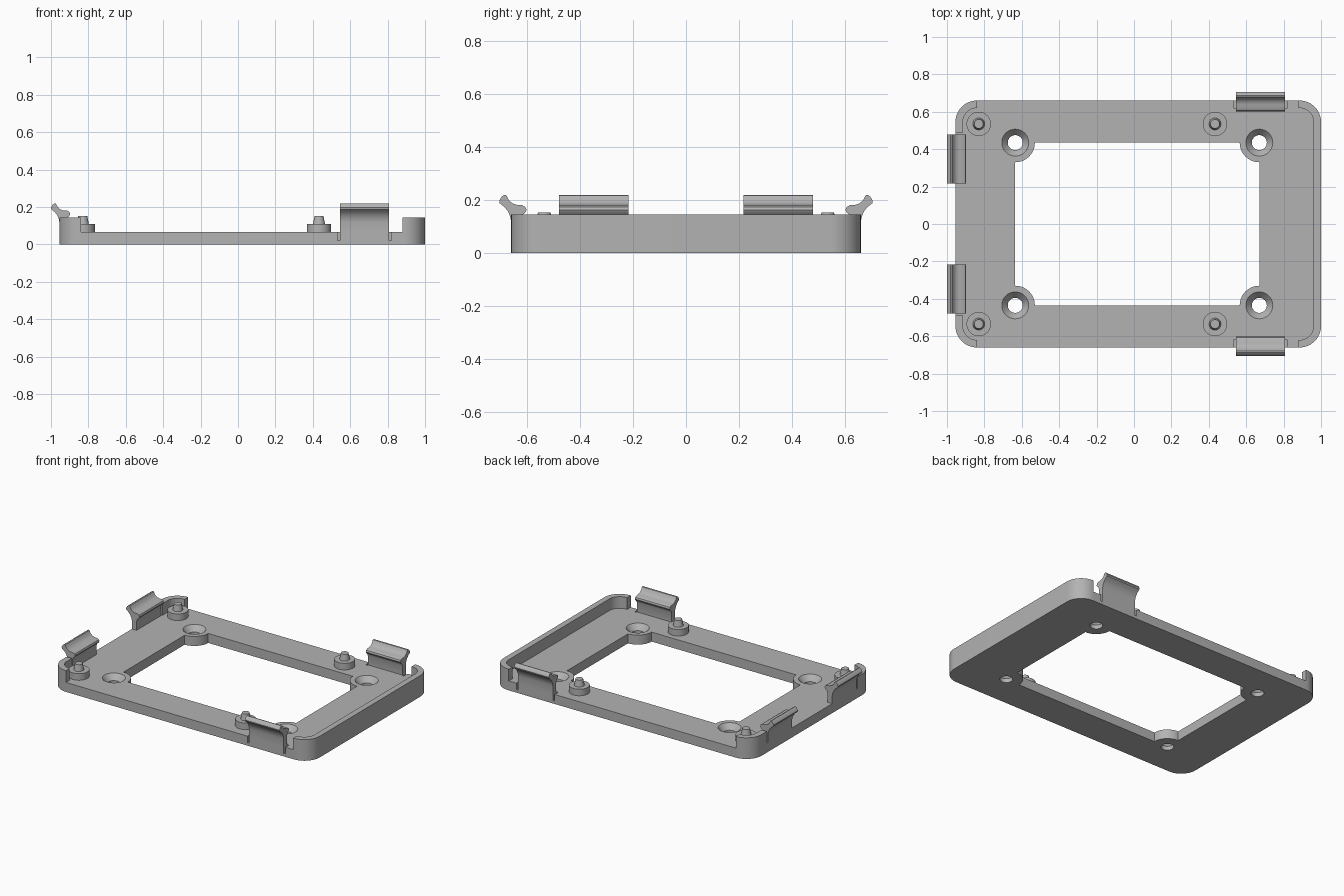
import bpy, bmesh, math
from mathutils import Matrix

cube = bpy.data.objects.get("Cube")
if cube:
    bpy.data.objects.remove(cube)

grey = bpy.data.materials.new("plain grey")
grey.use_nodes = True
colour = (0.45, 0.45, 0.45, 1)
grey.diffuse_color = colour
grey.node_tree.nodes["Principled BSDF"].inputs["Base Color"].default_value = colour

LEFT, RIGHT, HALF_Y = -0.955, 1.0, 0.66
FLOOR, RIM, WALL = 0.065, 0.145, 0.04


def prism(name, outline, low, high, matrix=None):
    """Extrude a flat outline from low to high along its local z."""
    bm = bmesh.new()
    face = bm.faces.new([bm.verts.new((x, y, low)) for x, y in outline])
    top = bmesh.ops.extrude_face_region(bm, geom=[face])["geom"]
    verts = [v for v in top if isinstance(v, bmesh.types.BMVert)]
    bmesh.ops.translate(bm, verts=verts, vec=(0, 0, high - low))
    if matrix:
        bm.transform(matrix)
    bmesh.ops.recalc_face_normals(bm, faces=bm.faces)
    return finish(name, bm)


def finish(name, bm):
    mesh = bpy.data.meshes.new(name)
    bm.to_mesh(mesh)
    bm.free()
    mesh.materials.append(grey)
    ob = bpy.data.objects.new(name, mesh)
    bpy.context.collection.objects.link(ob)
    return ob


def box(name, x0, x1, y0, y1, z0, z1):
    return prism(name, [(x0, y0), (x1, y0), (x1, y1), (x0, y1)], z0, z1)


def lathe(name, x, y, sections):
    """Stack of cone frustums given as (radius, z) pairs, closed at both ends."""
    bm = bmesh.new()
    rings = []
    n = 40
    for r, z in sections:
        rings.append([bm.verts.new((x + r * math.cos(math.tau * i / n),
                                    y + r * math.sin(math.tau * i / n), z)) for i in range(n)])
    for a, b in zip(rings, rings[1:]):
        for i in range(n):
            j = (i + 1) % n
            bm.faces.new((a[i], a[j], b[j], b[i]))
    bm.faces.new(rings[0][::-1])
    bm.faces.new(rings[-1])
    bmesh.ops.recalc_face_normals(bm, faces=bm.faces)
    return finish(name, bm)


def rounded(x0, x1, y, r, steps=12):
    pts = []
    for k, (cx, cy) in enumerate([(x1 - r, y - r), (x0 + r, y - r), (x0 + r, r - y), (x1 - r, r - y)]):
        for i in range(steps + 1):
            a = math.pi / 2 * (k + i / steps)
            pts.append((cx + r * math.cos(a), cy + r * math.sin(a)))
    return pts


def cut(target, cutter):
    mod = target.modifiers.new("cut", "BOOLEAN")
    mod.operation, mod.solver, mod.object = "DIFFERENCE", "EXACT", cutter
    bpy.context.view_layer.objects.active = target
    bpy.ops.object.modifier_apply(modifier=mod.name)
    bpy.data.objects.remove(cutter)


def smooth(ob):
    bpy.ops.object.select_all(action="DESELECT")
    ob.select_set(True)
    bpy.context.view_layer.objects.active = ob
    bpy.ops.object.shade_smooth_by_angle(angle=math.radians(30))


# Tray: slab with a recessed floor and rim left only on the right and at the left corners
tray = prism("tray", rounded(LEFT, RIGHT, HALF_Y, 0.115), 0, RIM)
cut(tray, prism("pocket", rounded(LEFT + WALL, RIGHT - WALL, HALF_Y - WALL, 0.075), FLOOR, 0.3))
for s in (-1, 1):
    a, b = sorted((s * 0.5, s * 0.8))
    cut(tray, box("side_gap", -0.84, 0.88, a, b, FLOOR, 0.3))
cut(tray, box("left_gap", -1.1, -0.8, -0.49, 0.49, FLOOR, 0.3))

# Central opening, keeping a round lug at each corner
corners = [(x, y) for x in (-0.635, 0.67) for y in (-0.435, 0.435)]
opening = box("opening", -0.635, 0.67, -0.435, 0.435, -0.1, 0.2)
for x, y in corners:
    cut(opening, lathe("lug", x, y, [(0.105, -0.2), (0.105, 0.3)]))
cut(tray, opening)

# Countersunk screw holes
for x, y in corners:
    cut(tray, lathe("screw_hole", x, y, [(0.04, -0.1), (0.04, 0.028), (0.072, FLOOR), (0.072, 0.2)]))

# Snap clip side profile: distance outward from the tray edge, height
PROFILE = [(0, FLOOR), (0, 0.12), (0.004, 0.138), (0.012, 0.157), (0.025, 0.173), (0.043, 0.187),
           (0.045, 0.196), (0.036, 0.212), (0.026, 0.219), (0.018, 0.217), (0.008, 0.198),
           (-0.005, 0.187), (-0.022, 0.181), (-0.042, 0.18), (-0.054, 0.173), (-0.058, 0.162),
           (-0.053, 0.152), (-0.041, 0.142), (-0.036, 0.128), (-0.035, FLOOR)]


def clip(name, origin, angle):
    """Clip centred on origin, facing outward along angle, with a relief slot on each side."""
    place = Matrix.Translation((*origin, 0)) @ Matrix.Rotation(angle, 4, "Z")
    stand = place @ Matrix.Rotation(math.pi / 2, 4, "X")
    smooth(prism(name, PROFILE, -0.131, 0.131, stand))
    for s in (-1, 1):
        a, b = sorted((s * 0.131, s * 0.144))
        cut(tray, prism("slot", [(-WALL, a), (0.1, a), (0.1, b), (-WALL, b)], 0.02, 0.3, place))


for side, s in (("front", -1), ("back", 1)):
    clip(side + "_clip", (0.677, s * HALF_Y), s * math.pi / 2)
    clip("left_" + side + "_clip", (LEFT, s * 0.348), math.pi)

    # Locating posts: wide foot with a tapered pin
    for end, x in (("left", -0.83), ("right", 0.433)):
        smooth(lathe(f"{side}_{end}_post", x, s * 0.535,
                     [(0.065, FLOOR), (0.065, 0.11), (0.032, 0.11), (0.024, 0.152)]))
smooth(tray)
